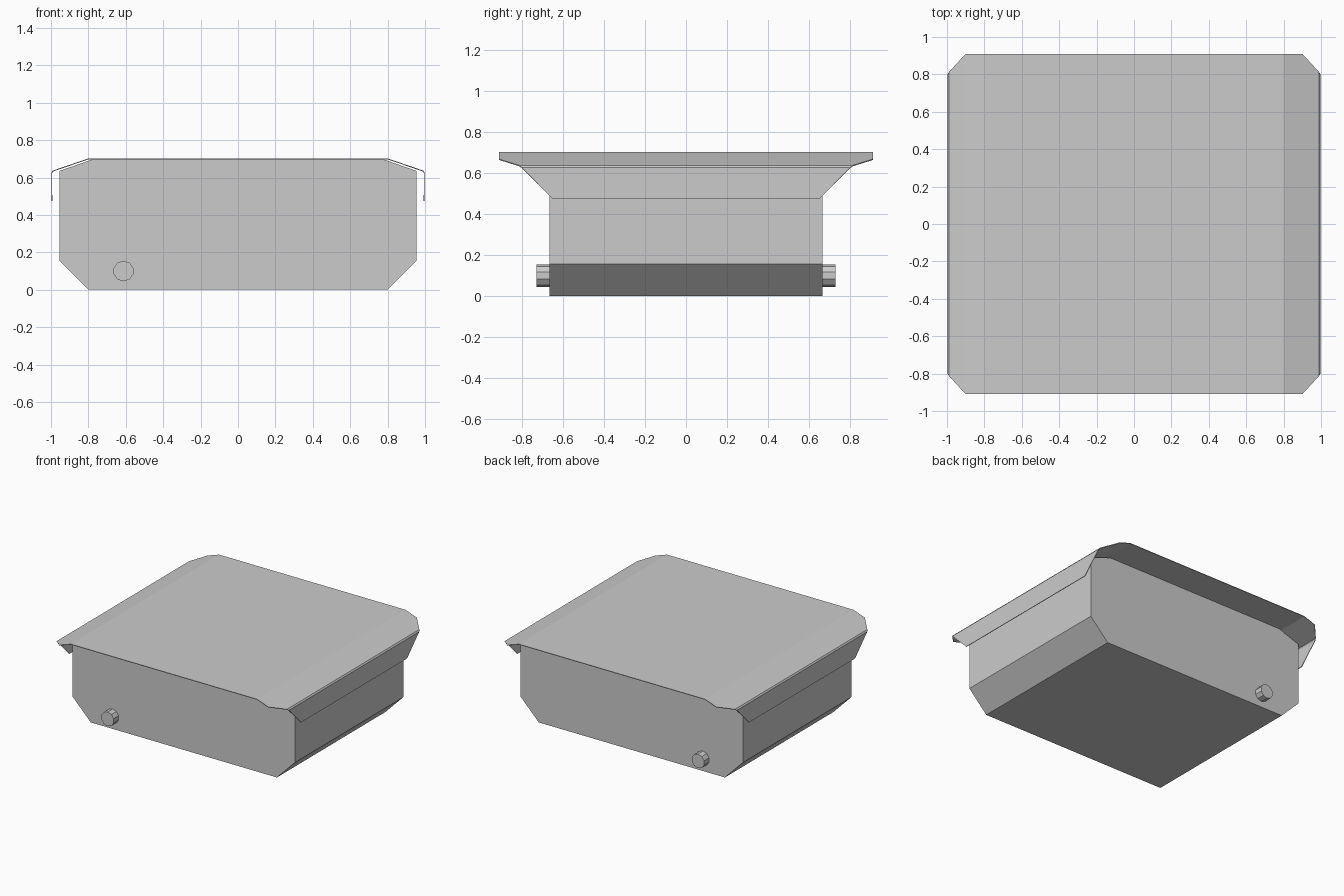
import bpy
import math

if "Cube" in bpy.data.objects:
    bpy.data.objects.remove(bpy.data.objects["Cube"])


def add_mesh(name, verts, faces):
    mesh = bpy.data.meshes.new(name)
    mesh.from_pydata(verts, [], faces)
    mesh.update()
    obj = bpy.data.objects.new(name, mesh)
    bpy.context.collection.objects.link(obj)
    return obj


def mirrored(half):
    """Mirror a half profile (x first, x > 0) to a full one running from -x to +x."""
    return [(-p[0], *p[1:]) for p in reversed(half)] + half


def extrude_y(name, profile, y0, y1):
    """Closed prism from an anticlockwise (x, z) profile seen from the front."""
    n = len(profile)
    verts = [(x, y, z) for y in (y0, y1) for x, z in profile]
    faces = [tuple(range(n)), tuple(range(2 * n - 1, n - 1, -1))]
    faces += [(i, i + n, (i + 1) % n + n, (i + 1) % n) for i in range(n)]
    return add_mesh(name, verts, faces)


# Box body with chamfered lower and upper edges
right = [(0.80, 0.0), (0.955, 0.157), (0.955, 0.635), (0.775, 0.698)]
left = [(-x, z) for x, z in reversed(right)]
extrude_y("body", right + left, -0.665, 0.665)

# Thin folded lid: (x, half depth, z), with cut corners and hanging side flaps
half_lid = [(0.80, 0.91, 0.702), (0.90, 0.91, 0.668), (0.99, 0.812, 0.637),
            (0.998, 0.80, 0.626), (0.998, 0.65, 0.475)]
rows = mirrored(half_lid)
verts = [(x, s * y, z) for x, y, z in rows for s in (-1, 1)]
faces = [(2 * i, 2 * i + 2, 2 * i + 3, 2 * i + 1) for i in range(len(rows) - 1)]
lid = add_mesh("lid", verts, faces)
sheet = lid.modifiers.new("thickness", "SOLIDIFY")
sheet.thickness = 0.005
sheet.offset = -1

# Ten-sided pegs on the front and back faces
peg = [(-0.612 + 0.055 * math.sin(-a), 0.10 + 0.055 * math.cos(a))
       for a in (i * math.tau / 10 for i in range(10))]
extrude_y("front_peg", peg, -0.727, -0.66)
extrude_y("back_peg", peg, 0.66, 0.727)
